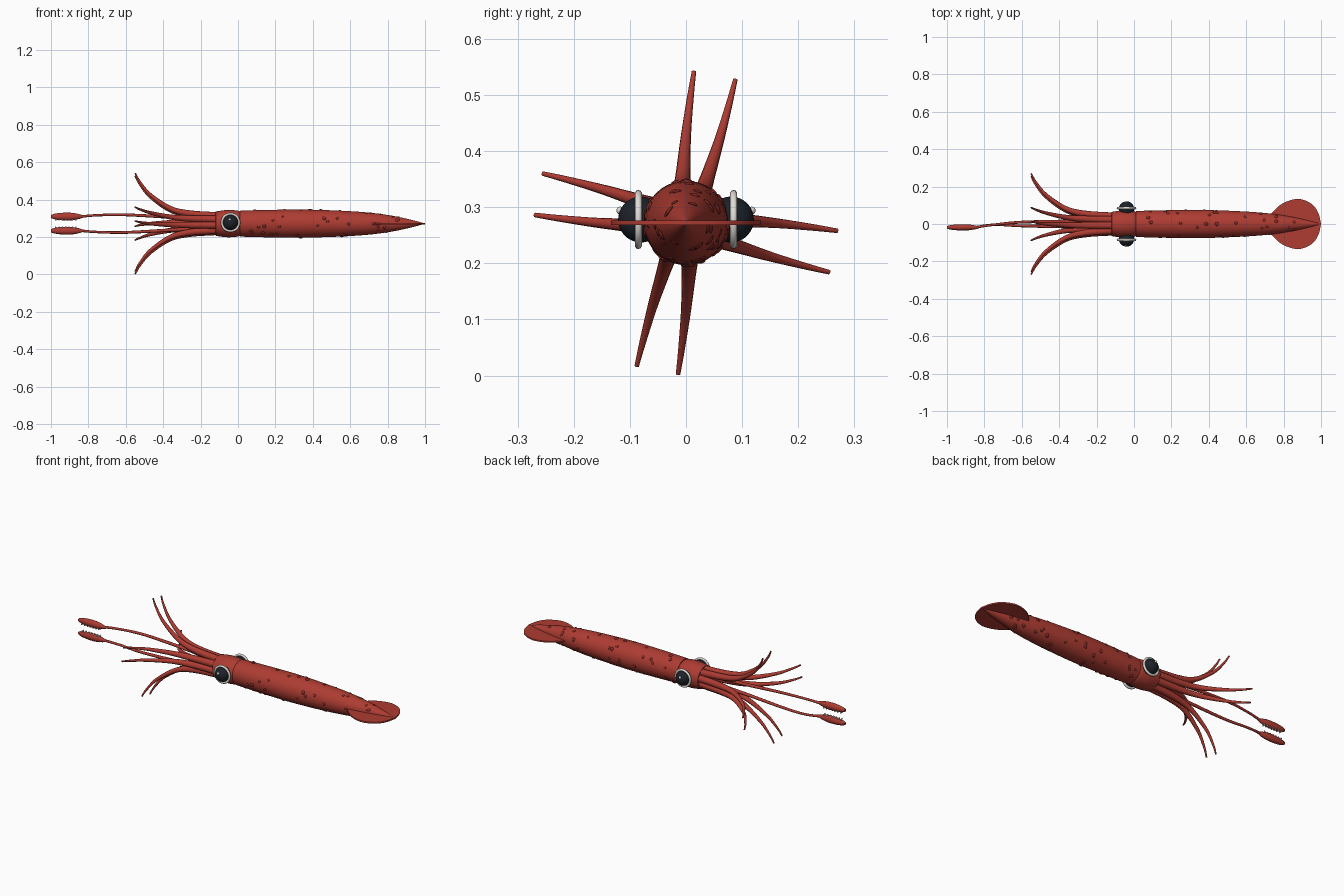
import bpy, bmesh, math, random
from mathutils import Vector, Matrix

if "Cube" in bpy.data.objects:
    bpy.data.objects.remove(bpy.data.objects["Cube"])

random.seed(4)
AX = 0.272  # height of the body axis


def material(name, rgb):
    m = bpy.data.materials.new(name)
    m.diffuse_color = (*rgb, 1)
    m.use_nodes = True
    m.node_tree.nodes["Principled BSDF"].inputs["Base Color"].default_value = m.diffuse_color
    return m


RED = material("skin_red", (0.42, 0.045, 0.032))
DARK = material("spot_red", (0.22, 0.022, 0.018))
BLACK = material("eye_black", (0.012, 0.016, 0.022))
PALE = material("pale", (0.75, 0.72, 0.68))


def finish(name, bm, mat):
    bmesh.ops.recalc_face_normals(bm, faces=bm.faces)
    me = bpy.data.meshes.new(name)
    bm.to_mesh(me)
    bm.free()
    ob = bpy.data.objects.new(name, me)
    bpy.context.collection.objects.link(ob)
    me.materials.append(mat)
    bpy.ops.object.select_all(action='DESELECT')
    bpy.context.view_layer.objects.active = ob
    ob.select_set(True)
    bpy.ops.object.shade_smooth_by_angle(angle=math.radians(40))
    return ob


def spline(pts, n):
    """Catmull-Rom samples through tuples of any length."""
    p = [Vector(q) for q in pts]
    p = [2 * p[0] - p[1]] + p + [2 * p[-1] - p[-2]]
    out = []
    for i in range(1, len(p) - 2):
        a, b, c, d = p[i - 1:i + 3]
        for k in range(n):
            t = k / n
            out.append(0.5 * (2 * b + (c - a) * t + (2 * a - 5 * b + 4 * c - d) * t * t
                              + (3 * b - a - 3 * c + d) * t ** 3))
    return out + [p[-2]]


def tube(name, pts, mat, ref=(0, 1, 0), sides=12, n=5, flat=1.0):
    """Round tube along points (x, y, z, radius); flat scales the ref axis."""
    s = spline(pts, n)
    bm = bmesh.new()
    rings = []
    for i, q in enumerate(s):
        t = (s[min(i + 1, len(s) - 1)].xyz - s[max(i - 1, 0)].xyz).normalized()
        v = t.cross(Vector(ref)).normalized()
        u = v.cross(t)
        r = max(q.w, 0.0005)
        rings.append([bm.verts.new(q.xyz + u * math.cos(a) * r * flat + v * math.sin(a) * r)
                      for a in (math.tau * k / sides for k in range(sides))])
    for a, b in zip(rings, rings[1:]):
        for k in range(sides):
            bm.faces.new((a[k], a[k - 1], b[k - 1], b[k]))
    bm.faces.new(rings[0])
    bm.faces.new(rings[-1])
    return finish(name, bm, mat)


def lathe(name, profile, sides=40):
    return tube(name, [(x, 0, AX, r) for x, r in profile], RED, sides=sides)


# Mantle and head
MANTLE = [(0.01, 0.066), (0.03, 0.070), (0.2, 0.074), (0.36, 0.075), (0.55, 0.069),
          (0.7, 0.059), (0.82, 0.043), (0.92, 0.022), (1.0, 0.001)]
lathe("mantle", MANTLE)
lathe("head", [(-0.12, 0.062), (-0.112, 0.066), (-0.055, 0.073), (0.0, 0.069), (0.014, 0.06)])


def mantle_radius(x):
    for (x0, r0), (x1, r1) in zip(MANTLE, MANTLE[1:]):
        if x <= x1:
            return r0 + (r1 - r0) * (x - x0) / (x1 - x0)


# Tail fin: flat rounded plate on both sides
half = spline([(0.715, 0.03, 0), (0.745, 0.068, 0), (0.80, 0.113, 0), (0.88, 0.134, 0),
               (0.95, 0.107, 0), (0.985, 0.06, 0), (1.0, 0.0, 0)], 5)
outline = half + [Vector((p.x, -p.y, 0)) for p in reversed(half[:-1])]
bm = bmesh.new()
face = bm.faces.new([bm.verts.new((p.x, p.y, AX - 0.004)) for p in outline])
ext = bmesh.ops.extrude_face_region(bm, geom=[face])
bmesh.ops.translate(bm, vec=(0, 0, 0.008),
                    verts=[v for v in ext["geom"] if isinstance(v, bmesh.types.BMVert)])
finish("tail_fin", bm, RED)

# Skin spots scattered on the mantle
bm = bmesh.new()
for i in range(75):
    x, a = random.uniform(0.04, 0.86), random.uniform(0, math.tau)
    r, d = random.uniform(0.007, 0.011), mantle_radius(x)
    m = (Matrix.Translation((x, d * math.cos(a), AX + d * math.sin(a)))
         @ Matrix.Rotation(math.pi / 2 - a, 4, 'X').inverted()
         @ Matrix.Diagonal((1, 1, 0.45, 1)))
    bmesh.ops.create_uvsphere(bm, u_segments=10, v_segments=6, radius=r, matrix=m)
finish("skin_spots", bm, DARK)

# Eyes: dark ball, pale ring, small glint
for side, tag in ((-1, "front"), (1, "back")):
    c = Vector((-0.04, side * 0.08, 0.278))
    bm = bmesh.new()
    bmesh.ops.create_uvsphere(bm, u_segments=28, v_segments=16, radius=0.041,
                              matrix=Matrix.Translation(c))
    finish("eye_" + tag, bm, BLACK)
    bpy.ops.mesh.primitive_torus_add(major_radius=0.046, minor_radius=0.0065, major_segments=36,
                                     minor_segments=10, rotation=(math.pi / 2, 0, 0),
                                     location=c + Vector((0, side * 0.005, 0)))
    ring = bpy.context.object
    ring.name = "eye_ring_" + tag
    ring.data.materials.append(PALE)
    bpy.ops.object.shade_smooth()
    bm = bmesh.new()
    bmesh.ops.create_uvsphere(bm, u_segments=12, v_segments=8, radius=0.007,
                              matrix=Matrix.Translation((-0.044, side * 0.117, 0.294)))
    finish("eye_glint_" + tag, bm, PALE)

# Eight arms in four pairs, flaring outwards
ARM = [(-0.11, 0.042, 0.020), (-0.257, 0.054, 0.0175), (-0.364, 0.082, 0.0135),
       (-0.47, 0.156, 0.009), (-0.525, 0.224, 0.006), (-0.55, 0.27, 0.004)]
for quarter in range(4):
    for s in (-1, 1):
        pts = []
        for i, (x, d, r) in enumerate(ARM):
            spread = (22.5, 19, 15, 11, 9, 8)[i]
            a = math.radians(79 + 90 * quarter + s * spread)
            pts.append((x, d * math.cos(a), AX + d * math.sin(a), r))
        tube(f"arm_{quarter * 2 + (s > 0) + 1}", pts, RED, ref=(0, -math.sin(a), math.cos(a)))

# Two long feeding tentacles with clubs and inward suckers
for s, tag in ((1, "upper"), (-1, "lower")):
    tube(f"{tag}_tentacle", [(-0.11, s * 0.006, AX + s * 0.022, 0.011),
                             (-0.35, s * 0.014, AX + s * 0.034, 0.009),
                             (-0.6, s * 0.010, AX + s * 0.047, 0.0075),
                             (-0.75, -0.004, AX + s * 0.045, 0.0065),
                             (-0.85, -0.018, AX + s * 0.037, 0.007)], RED)
    z = AX + s * 0.038
    tube(f"{tag}_club", [(x, -0.018, z, r) for x, r in
                         ((-0.825, 0.005), (-0.85, 0.013), (-0.89, 0.020), (-0.94, 0.020),
                          (-0.98, 0.015), (-1.0, 0.008))], RED, flat=0.8, sides=16)
    bm = bmesh.new()
    for k in range(7):
        for row in (-1, 1):
            bmesh.ops.create_uvsphere(bm, u_segments=8, v_segments=6, radius=0.0045,
                                      matrix=Matrix.Translation((-0.975 + k * 0.018,
                                                                 -0.018 + row * 0.006,
                                                                 z - s * 0.018)))
    finish(f"{tag}_club_suckers", bm, PALE)
